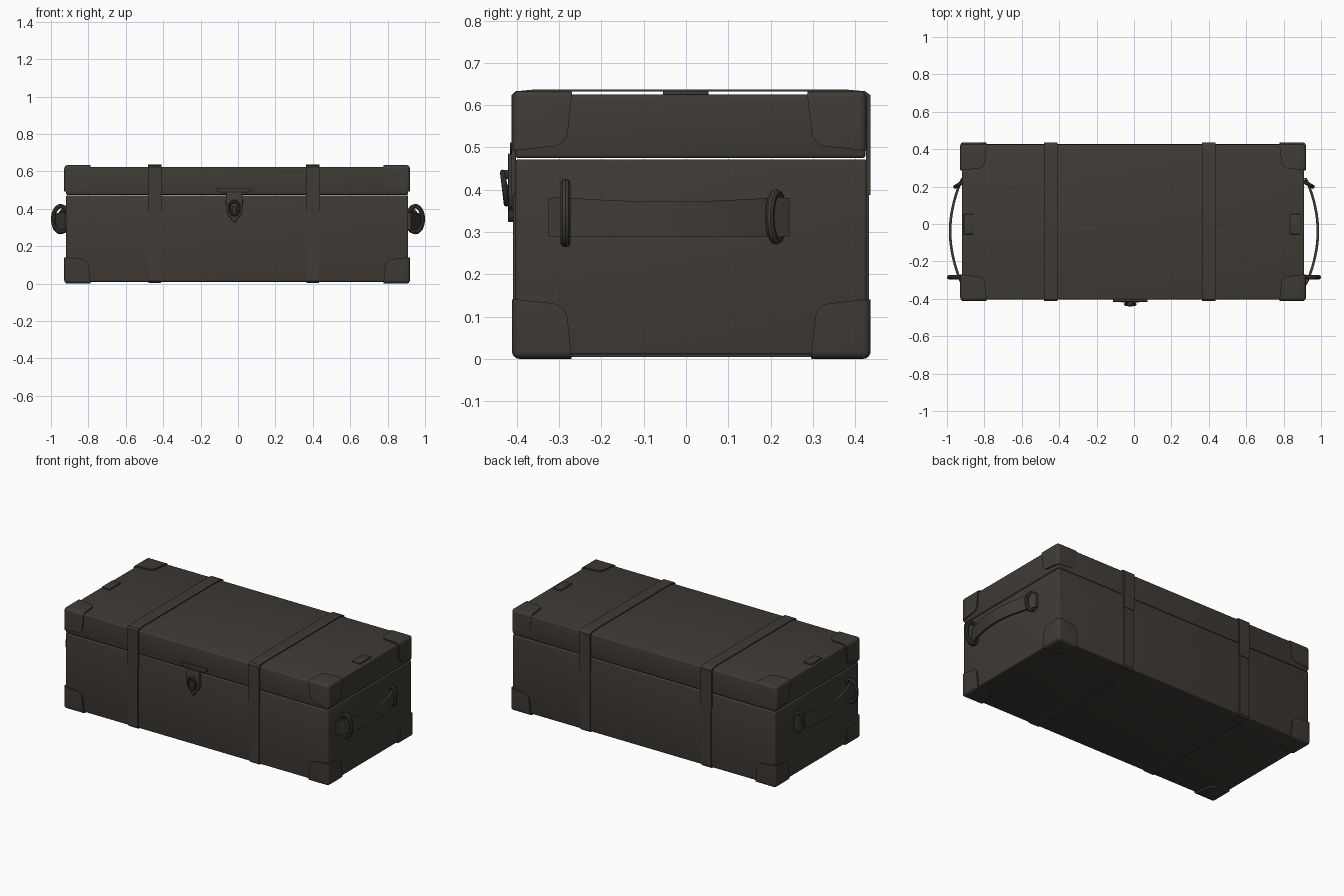
import bpy, bmesh, math
from mathutils import Vector

if "Cube" in bpy.data.objects:
    bpy.data.objects.remove(bpy.data.objects["Cube"])

brown = bpy.data.materials.new("dark brown leather")
brown.diffuse_color = (0.050, 0.043, 0.035, 1)
brown.use_nodes = True
brown.node_tree.nodes["Principled BSDF"].inputs["Base Color"].default_value = brown.diffuse_color
CX = -0.005  # trunk body centre in x


def finish(name, bm, smooth=True):
    bmesh.ops.recalc_face_normals(bm, faces=bm.faces)
    me = bpy.data.meshes.new(name)
    bm.to_mesh(me)
    bm.free()
    me.materials.append(brown)
    ob = bpy.data.objects.new(name, me)
    bpy.context.collection.objects.link(ob)
    if smooth:
        bpy.ops.object.select_all(action='DESELECT')
        ob.select_set(True)
        bpy.context.view_layer.objects.active = ob
        bpy.ops.object.shade_smooth_by_angle(angle=math.radians(35))
    return ob


def box(name, x0, x1, y0, y1, z0, z1, bevel=0.0):
    bm = bmesh.new()
    bmesh.ops.create_cube(bm, size=1)
    for v in bm.verts:
        v.co = ((x0 + x1) / 2 + v.co.x * (x1 - x0), (y0 + y1) / 2 + v.co.y * (y1 - y0),
                (z0 + z1) / 2 + v.co.z * (z1 - z0))
    if bevel:
        bmesh.ops.bevel(bm, geom=bm.edges[:], offset=bevel, segments=3, profile=0.5, affect='EDGES')
    return finish(name, bm)


def prism(name, pts, axis, lo, hi, bevel=0.0):
    """Extrude a 2D outline along 'x' (points are y,z) or 'y' (points are x,z)."""
    def place(p, d):
        return (d, p[0], p[1]) if axis == 'x' else (p[0], d, p[1])
    bm = bmesh.new()
    a = [bm.verts.new(place(p, lo)) for p in pts]
    b = [bm.verts.new(place(p, hi)) for p in pts]
    n = len(pts)
    bm.faces.new(a)
    bm.faces.new(b[::-1])
    for i in range(n):
        bm.faces.new((a[i], a[(i + 1) % n], b[(i + 1) % n], b[i]))
    if bevel:
        bmesh.ops.recalc_face_normals(bm, faces=bm.faces)
        bmesh.ops.bevel(bm, geom=bm.edges[:], offset=bevel, segments=2, profile=0.5, affect='EDGES')
    return finish(name, bm)


def ring(name, c, u, v, ru, rv, r, n=32, m=10):
    """Oval ring in the plane of u and v."""
    c, u, v = Vector(c), Vector(u).normalized(), Vector(v).normalized()
    w = u.cross(v)
    bm = bmesh.new()
    rows = []
    for i in range(n):
        t = math.tau * i / n
        p = c + u * ru * math.cos(t) + v * rv * math.sin(t)
        out = (u * rv * math.cos(t) + v * ru * math.sin(t)).normalized()
        rows.append([bm.verts.new(p + r * (out * math.cos(math.tau * j / m) + w * math.sin(math.tau * j / m)))
                     for j in range(m)])
    for i in range(n):
        for j in range(m):
            k, l = (i + 1) % n, (j + 1) % m
            bm.faces.new((rows[i][j], rows[k][j], rows[k][l], rows[i][l]))
    return finish(name, bm)


def mirror(ob):
    ob.modifiers.new("mirror", 'MIRROR').use_mirror_merge = False


def guard(name, sx, sy, sz, outer):
    """Corner cap: block with rounded outer edges and rounded inner face corners."""
    size, slant = 0.142, 0.014
    bm = bmesh.new()
    bmesh.ops.create_cube(bm, size=2)
    s = Vector((sx, sy, sz))
    inner, outv = None, None
    for v in bm.verts:
        ins = [v.co[i] * s[i] < 0 for i in range(3)]
        k = sum(ins)
        if k == 3:
            inner = v
        if k == 0:
            outv = v
        depth = size - (slant if k >= 2 else 0)
        v.co = [outer[i] - (s[i] * depth if ins[i] else 0) for i in range(3)]
    ie, oe = list(inner.link_edges), list(outv.link_edges)
    for edges, off in ((ie, 0.03), (oe, 0.018)):
        bmesh.ops.bevel(bm, geom=[e for e in edges if e.is_valid], offset=off, segments=4,
                        profile=0.5, affect='EDGES')
    return finish(name, bm)


# body and lid
box("trunk_body", CX - 0.915, CX + 0.915, -0.403, 0.427, 0.010, 0.472, 0.006)
box("trunk_lid", CX - 0.915, CX + 0.915, -0.404, 0.425, 0.475, 0.625, 0.008)

# corner guards
for sx in (-1, 1):
    for sy, yb, yt in ((-1, -0.412, -0.411), (1, 0.437, 0.428)):
        guard("bottom_corner_guard", sx, sy, -1, (CX + sx * 0.924, yb, 0.0))
        guard("top_corner_guard", sx, sy, 1, (CX + sx * 0.924, yt, 0.634))

# straps: U round the body, inverted U over the lid with hanging tips
for x in (-0.445, 0.4):
    prism("body_strap", [(-0.409, 0.47), (-0.409, 0.014), (-0.399, 0.004), (0.423, 0.004), (0.433, 0.014),
                         (0.433, 0.47), (0.425, 0.47), (0.425, 0.012), (-0.401, 0.012), (-0.401, 0.47)],
          'x', x - 0.033, x + 0.033)
    prism("lid_strap", [(-0.413, 0.388), (-0.413, 0.624), (-0.403, 0.633), (-0.36, 0.637), (0.38, 0.637),
                        (0.424, 0.633), (0.436, 0.624), (0.436, 0.388), (0.427, 0.388), (0.424, 0.622),
                        (0.38, 0.632), (-0.36, 0.632), (-0.402, 0.622), (-0.404, 0.388)],
          'x', x - 0.037, x + 0.037)

# small plates on top of the lid
for x in (-0.883, 0.862):
    box("lid_plate", x - 0.028, x + 0.028, -0.055, 0.053, 0.62, 0.634, 0.003)

# front clasp: hinge plate, pointed hasp, boss and pull ring
C = -0.02
prism("clasp_plate", [(C - 0.093, 0.512), (C - 0.093, 0.498), (C - 0.065, 0.484), (C + 0.065, 0.484),
                      (C + 0.093, 0.498), (C + 0.093, 0.512)], 'y', -0.416, -0.402, 0.002)
half = [(0.042, 0.486), (0.046, 0.44), (0.044, 0.385), (0.03, 0.36), (0.016, 0.35), (0.012, 0.335)]
prism("clasp_hasp", [(C + a, z) for a, z in half] + [(C, 0.323)] + [(C - a, z) for a, z in half[::-1]],
      'y', -0.421, -0.402, 0.002)
box("clasp_boss", C - 0.014, C + 0.014, -0.434, -0.418, 0.425, 0.447, 0.004)
ring("clasp_ring", (C, -0.429, 0.404), (1, 0, 0), (0, -0.12, 1), 0.027, 0.037, 0.007)
box("clasp_keyhole", C - 0.011, C + 0.011, -0.427, -0.418, 0.382, 0.412, 0.003)

# side handles: bowed leather band held by two rings
bm = bmesh.new()
N, rows = 24, []
for i in range(N + 1):
    t = i / N
    y = -0.325 + 0.57 * t
    x = 0.917 + 0.066 * math.sin(math.pi * t) ** 0.85
    top = 0.384 - 0.012 * math.sin(math.pi * t)
    if i in (0, N):
        top -= 0.004
    rows.append([bm.verts.new(p) for p in ((x - 0.007, y, 0.29), (x + 0.007, y, 0.29),
                                           (x + 0.007, y, top), (x - 0.007, y, top))])
for a, b in zip(rows, rows[1:]):
    for j in range(4):
        bm.faces.new((a[j], a[(j + 1) % 4], b[(j + 1) % 4], b[j]))
bm.faces.new(rows[0])
bm.faces.new(rows[-1])
mirror(finish("handle_band", bm))
mirror(ring("handle_front_ring", (0.948, -0.285, 0.345), (1, 0, 0), (0, 0, 1), 0.04, 0.069, 0.012))
mirror(ring("handle_back_ring", (0.932, 0.213, 0.336), (0.85, -0.5, 0), (0, 0, 1), 0.028, 0.055, 0.011))
